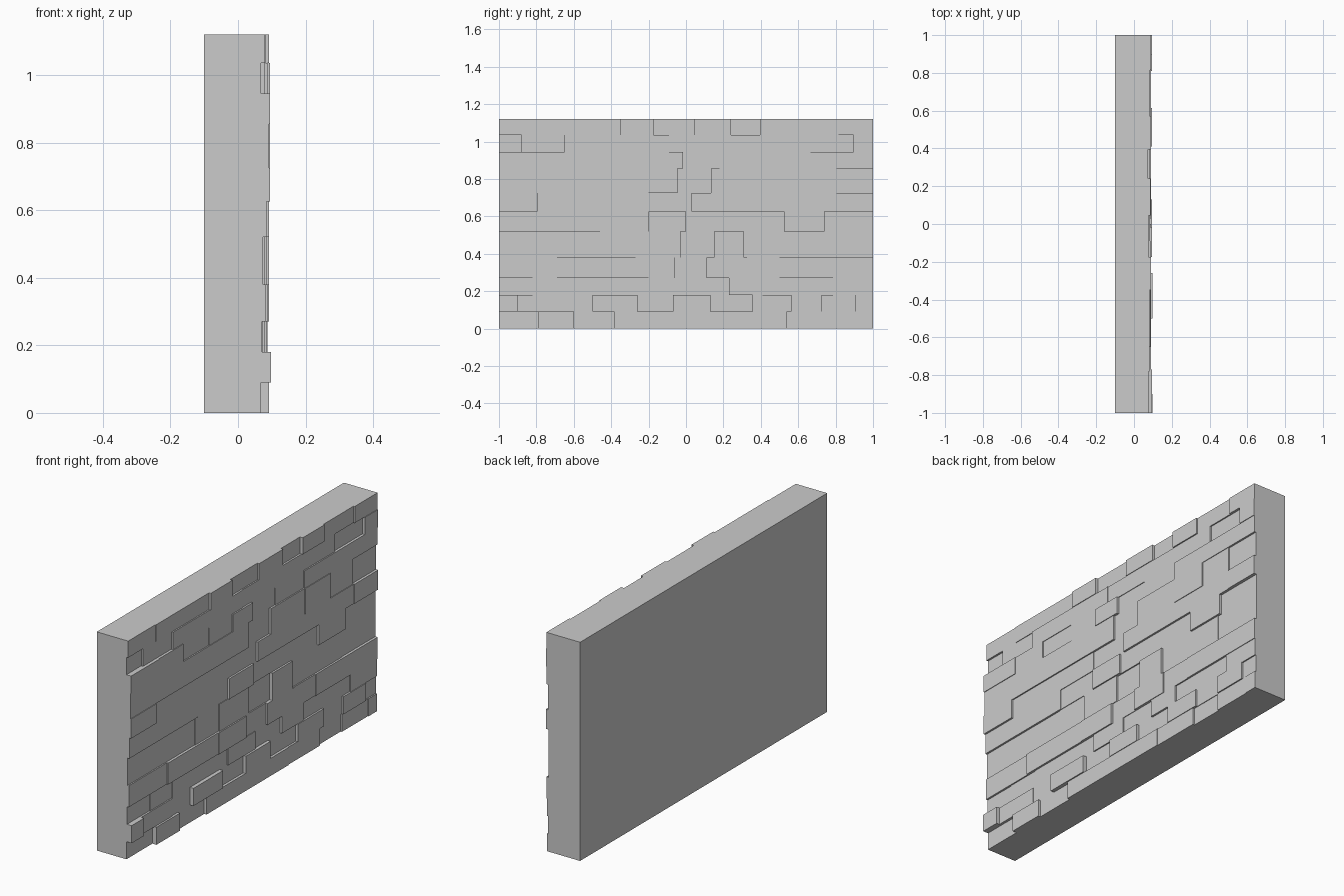
import bpy, bmesh

BACK = -0.10          # flat rear of the wall
BASE, STEP = 0.068, 0.0033   # shallowest stone face, and depth per level

# Each course: top height, vertical joints along y, one depth digit per stone
COURSES = [
    (0.09, [-0.79, -0.6, -0.385, -0.18, 0.03, 0.28, 0.54, 0.72, 0.93], "0737776356"),
    (0.18, [-0.9, -0.65, -0.5, -0.26, -0.07, 0.13, 0.355, 0.565, 0.725, 0.905], "94393837474"),
    (0.27, [-0.82, -0.64, -0.42, -0.2, 0.02, 0.23, 0.41, 0.6, 0.785], "1233536446"),
    (0.38, [-0.87, -0.69, -0.48, -0.285, -0.06, 0.11, 0.325, 0.5, 0.71], "4466747677"),
    (0.52, [-0.84, -0.65, -0.46, -0.27, -0.03, 0.15, 0.31, 0.53, 0.72, 0.915], "22235274433"),
    (0.625, [-0.81, -0.62, -0.445, -0.2, 0.0, 0.18, 0.36, 0.525, 0.74], "5554744473"),
    (0.725, [-0.795, -0.59, -0.39, -0.2, 0.03, 0.22, 0.42, 0.62, 0.81], "8555477778"),
    (0.855, [-0.86, -0.64, -0.43, -0.24, -0.045, 0.135, 0.41, 0.615, 0.805], "7777747864"),
    (0.945, [-0.77, -0.57, -0.36, -0.175, -0.015, 0.18, 0.41, 0.6, 0.81], "8756845777"),
    (1.035, [-0.88, -0.65, -0.46, -0.28, -0.09, 0.1, 0.28, 0.46, 0.665, 0.895], "03666555538"),
    (1.12, [-0.78, -0.56, -0.35, -0.175, 0.045, 0.24, 0.395, 0.57, 0.815], "3447362757"),
]


def add_block(bm, lo, hi):
    """Add an axis-aligned block between two corners."""
    cube = bmesh.ops.create_cube(bm, size=1.0)
    for v in cube["verts"]:
        v.co = [lo[i] if v.co[i] < 0 else hi[i] for i in range(3)]


def build_course(index, bottom, top, joints, depths):
    """One row of stones running the length of the wall."""
    bm = bmesh.new()
    ends = [-1.0] + joints + [1.0]
    for y0, y1, level in zip(ends, ends[1:], depths):
        face = BASE + STEP * int(level)
        add_block(bm, (BACK, y0, bottom), (face, y1, top))
    name = f"stone_course_{index:02d}"
    mesh = bpy.data.meshes.new(name)
    bm.to_mesh(mesh)
    bm.free()
    bpy.context.collection.objects.link(bpy.data.objects.new(name, mesh))


# Stack the courses from the ground up
bottom = 0.0
for i, (top, joints, depths) in enumerate(COURSES, 1):
    build_course(i, bottom, top, joints, depths)
    bottom = top
